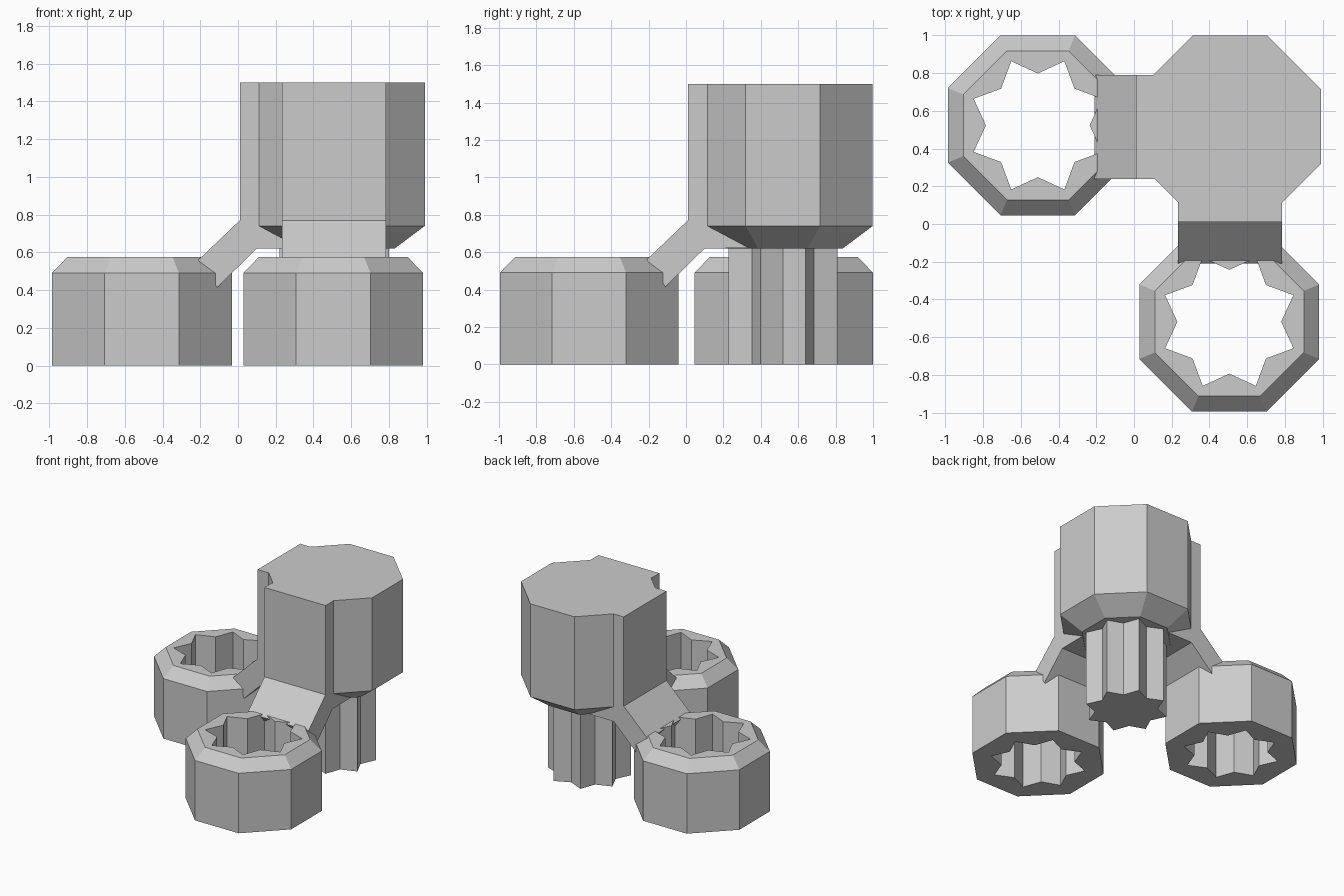
import bpy, bmesh
from math import cos, sin, pi

old = bpy.data.objects.get("Cube")
if old:
    bpy.data.objects.remove(old, do_unlink=True)

grey = bpy.data.materials.new("plain grey")
grey.use_nodes = True
colour = (0.6, 0.6, 0.6, 1)
grey.diffuse_color = colour
grey.node_tree.nodes["Principled BSDF"].inputs["Base Color"].default_value = colour


def finish(name, bm):
    bmesh.ops.recalc_face_normals(bm, faces=bm.faces)
    mesh = bpy.data.meshes.new(name)
    bm.to_mesh(mesh)
    bm.free()
    mesh.materials.append(grey)
    ob = bpy.data.objects.new(name, mesh)
    bpy.context.collection.objects.link(ob)
    return ob


def octagon(apothem):
    # radii on the side middles and on the corners
    return apothem, apothem / cos(pi / 8)


def loft(name, centre, sections, hollow=False):
    """Join 16-point loops given as (valley radius, tip radius, height)."""
    bm = bmesh.new()
    loops = []
    for valley, tip, z in sections:
        loop = []
        for i in range(16):
            r, a = (tip if i % 2 else valley), i * pi / 8
            loop.append(bm.verts.new((centre[0] + r * cos(a), centre[1] + r * sin(a), z)))
        loops.append(loop)
    pairs = list(zip(loops, loops[1:]))
    if hollow:
        pairs.append((loops[-1], loops[0]))
    else:
        bm.faces.new(loops[0])
        bm.faces.new(loops[-1])
    for a, b in pairs:
        for i in range(16):
            j = (i + 1) % 16
            bm.faces.new((a[i], a[j], b[j], b[i]))
    return finish(name, bm)


def arm(name, place):
    """Extrude the arm's side profile across its width."""
    profile = [(0.01, 1.5), (0.01, 0.77), (-0.21, 0.56), (-0.11, 0.415),
               (0.10, 0.62), (0.36, 0.622), (0.36, 1.2), (0.11, 1.5)]
    bm = bmesh.new()
    sides = [[bm.verts.new(place(u, w, z)) for u, z in profile] for w in (0.238, 0.79)]
    for s in sides:
        bm.faces.new(s)
    for i in range(len(profile)):
        j = (i + 1) % len(profile)
        bm.faces.new((sides[0][i], sides[0][j], sides[1][j], sides[1][i]))
    return finish(name, bm)


# Tall octagonal body with a tapered underside
hub = (0.51, 0.518)
loft("body", hub, [(*octagon(0.32), 0.62), (*octagon(0.48), 0.74), (*octagon(0.48), 1.5)])

# Star-shaped post below the body
loft("star_post", hub, [(0.235, 0.315, 0), (0.235, 0.315, 0.68)])

# Octagonal sockets with star-shaped holes
for name, centre in (("right_socket", (-0.51, 0.523)), ("front_socket", (0.505, -0.518))):
    loft(name, centre, [
        (*octagon(0.477), 0), (*octagon(0.477), 0.49), (*octagon(0.395), 0.575),
        (0.275, 0.368, 0.575), (0.275, 0.368, 0)], hollow=True)

# Arms from the body down to each socket
arm("right_arm", lambda u, w, z: (u, w, z))
arm("front_arm", lambda u, w, z: (w - 0.005, u, z))
